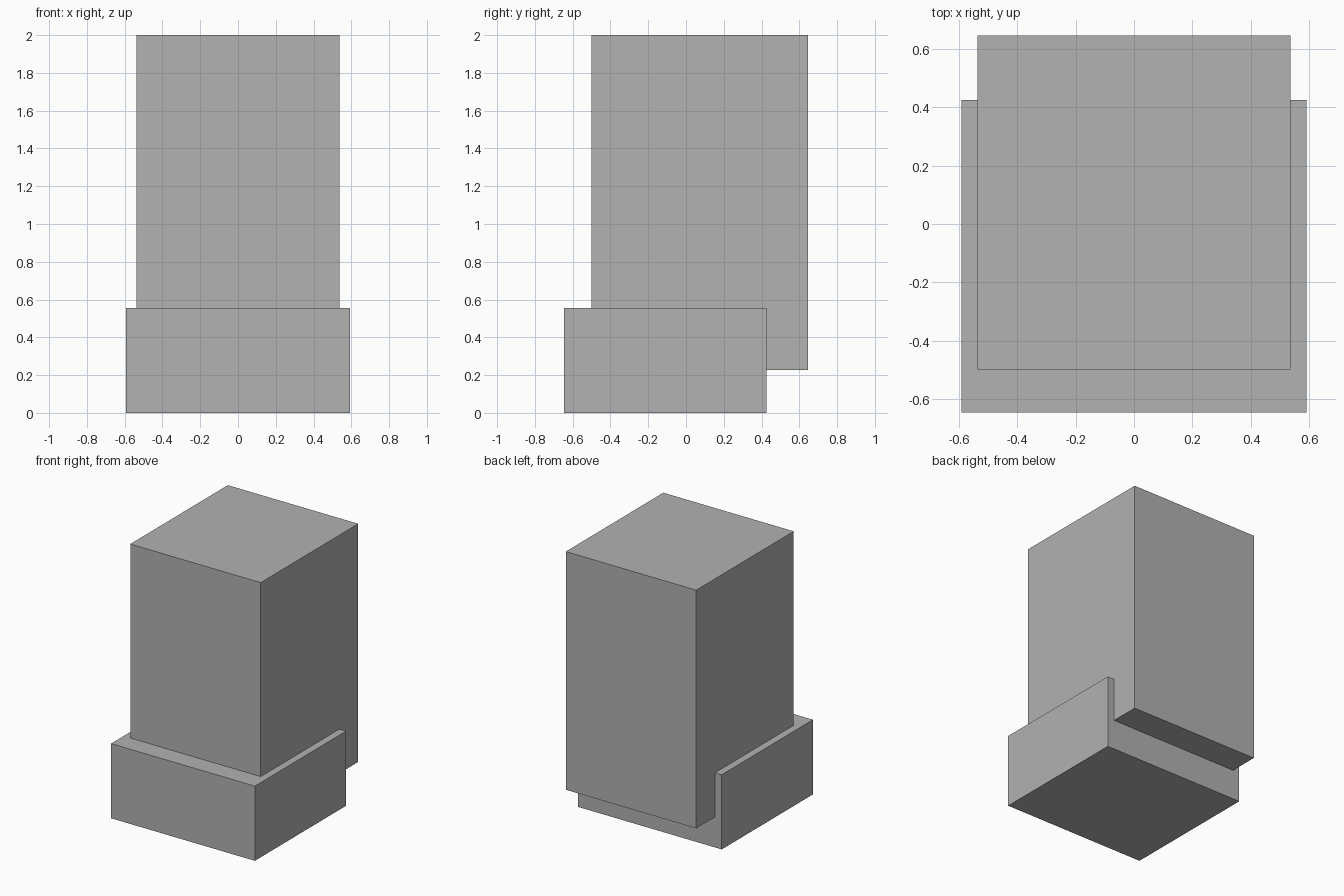
import bpy
from mathutils import Vector

if "Cube" in bpy.data.objects:
    bpy.data.objects.remove(bpy.data.objects["Cube"])

grey = bpy.data.materials.new("plain_grey")
grey.diffuse_color = (0.445, 0.445, 0.445, 1)
grey.use_nodes = True
grey.node_tree.nodes["Principled BSDF"].inputs["Base Color"].default_value = grey.diffuse_color


def box(name, low, high):
    """Box between two opposite corners."""
    low, high = Vector(low), Vector(high)
    bpy.ops.mesh.primitive_cube_add(size=1, location=(low + high) / 2)
    obj = bpy.context.object
    obj.name = name
    obj.scale = high - low
    bpy.ops.object.transform_apply(location=False, rotation=False, scale=True)
    obj.data.materials.append(grey)
    return obj


# Wide, low base, set towards the front
box("base", (-0.592, -0.647, 0), (0.592, 0.425, 0.556))

# Tall block sunk into the base and overhanging it at the back
box("tall_block", (-0.537, -0.50, 0.227), (0.537, 0.647, 2.0))
